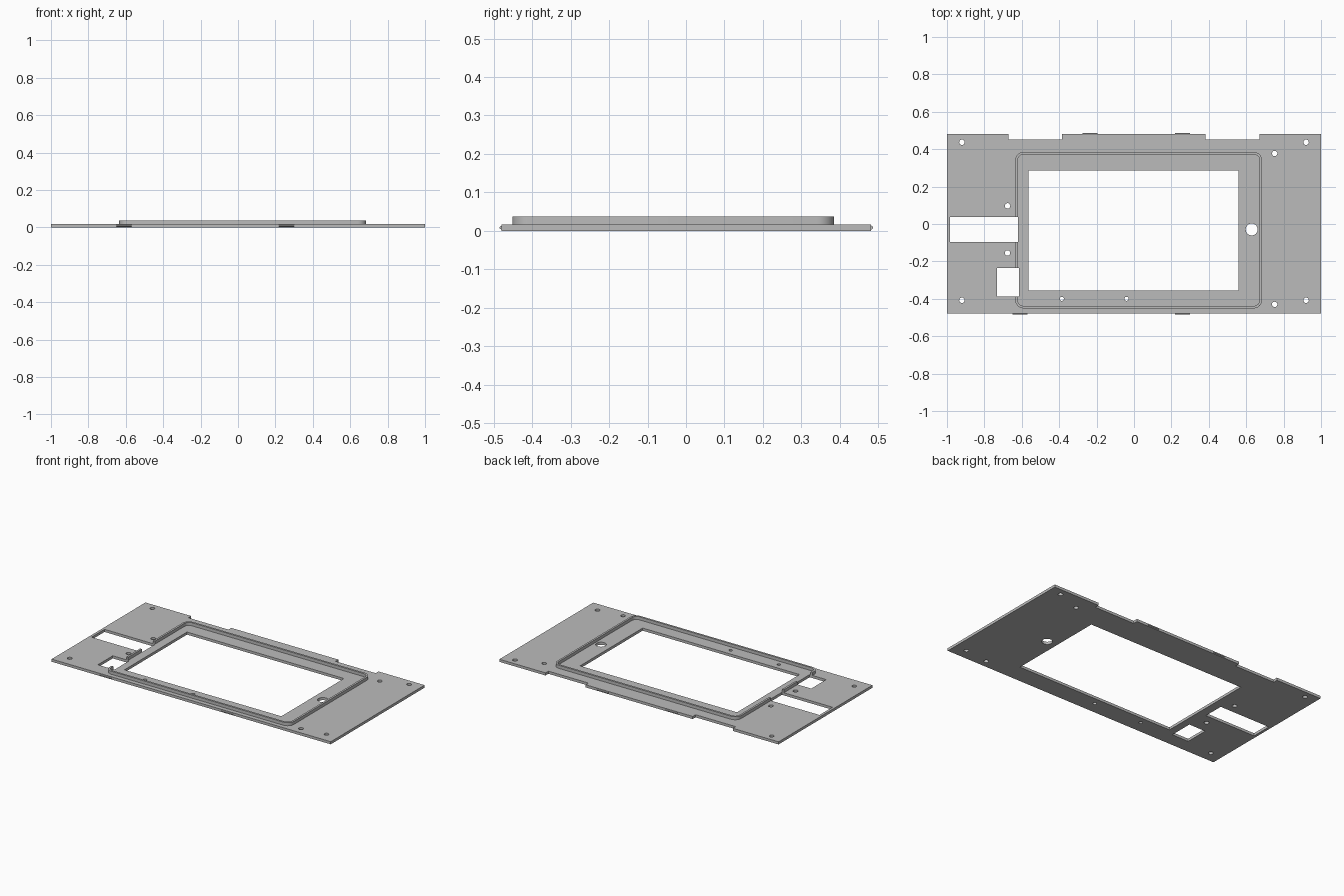
import bpy, bmesh
from math import cos, sin, pi

cube = bpy.data.objects.get("Cube")
if cube:
    bpy.data.objects.remove(cube, do_unlink=True)

grey = bpy.data.materials.new("plain grey")
grey.use_nodes = True
grey.diffuse_color = (0.5, 0.5, 0.5, 1)
grey.node_tree.nodes["Principled BSDF"].inputs["Base Color"].default_value = (0.5, 0.5, 0.5, 1)

PLATE_TOP, RIM_TOP = 0.017, 0.037


def rect(x0, x1, y0, y1):
    return [(x0, y0), (x1, y0), (x1, y1), (x0, y1)]


def circle(x, y, r, n=24):
    return [(x + r * cos(2 * pi * i / n), y + r * sin(2 * pi * i / n)) for i in range(n)]


def round_rect(x0, x1, y0, y1, r, n=8):
    corners = [(x1 - r, y1 - r), (x0 + r, y1 - r), (x0 + r, y0 + r), (x1 - r, y0 + r)]
    return [(cx + r * cos(pi / 2 * (q + i / n)), cy + r * sin(pi / 2 * (q + i / n)))
            for q, (cx, cy) in enumerate(corners) for i in range(n + 1)]


def prism(bm, outline, z0, z1):
    low = [bm.verts.new((x, y, z0)) for x, y in outline]
    high = [bm.verts.new((x, y, z1)) for x, y in outline]
    bm.faces.new(low[::-1])
    bm.faces.new(high)
    for i in range(len(low)):
        j = (i + 1) % len(low)
        bm.faces.new((low[i], low[j], high[j], high[i]))


def make(name, bm):
    bmesh.ops.recalc_face_normals(bm, faces=bm.faces)
    mesh = bpy.data.meshes.new(name)
    bm.to_mesh(mesh)
    bm.free()
    mesh.materials.append(grey)
    obj = bpy.data.objects.new(name, mesh)
    bpy.context.collection.objects.link(obj)
    return obj


def prisms(name, outlines, z0, z1):
    bm = bmesh.new()
    for outline in outlines:
        prism(bm, outline, z0, z1)
    return make(name, bm)


def cut(obj, cutter):
    mod = obj.modifiers.new("cut", 'BOOLEAN')
    mod.operation, mod.solver, mod.object = 'DIFFERENCE', 'EXACT', cutter
    cutter.hide_render = True
    cutter.hide_set(True)


# Side openings, which pass through both the plate and the rim
openings = prisms("side_opening_cutter",
                  [rect(-0.983, -0.621, -0.095, 0.038), rect(-0.733, -0.614, -0.388, -0.235)],
                  -0.1, 0.1)

# Window, screw holes and button hole
screws = [(-0.92, 0.437), (0.92, 0.437), (-0.92, -0.408), (0.92, -0.408),
          (0.752, 0.377), (0.752, -0.43), (-0.676, 0.097), (-0.676, -0.155)]
holes = [rect(-0.565, 0.56, -0.356, 0.285), circle(0.629, -0.029, 0.032)]
holes += [circle(x, y, 0.0145) for x, y in screws]
holes += [circle(x, -0.4, 0.011) for x in (-0.386, -0.04)]
hole_cutter = prisms("hole_cutter", holes, -0.1, 0.1)

# Base plate with two notches in the back edge
front, back, notch = -0.479, 0.481, 0.452
plate = prisms("base_plate", [[
    (-1, front), (1, front), (1, back), (0.67, back), (0.67, notch), (0.382, notch),
    (0.382, back), (-0.385, back), (-0.385, notch), (-0.672, notch), (-0.672, back),
    (-1, back)]], 0, PLATE_TOP)
cut(plate, hole_cutter)
cut(plate, openings)

# Raised rim around the window
rim = prisms("raised_rim", [round_rect(-0.635, 0.685, -0.451, 0.385, 0.045)], PLATE_TOP, RIM_TOP)
rim_inside = prisms("rim_inside_cutter", [round_rect(-0.622, 0.672, -0.438, 0.372, 0.032)],
                    -0.1, 0.1)
cut(rim, rim_inside)
cut(rim, openings)

# Wedge shaped snap ridges on the front and back edges
for name, x, y, side in [("back_ridge_right", -0.235, back, 1), ("back_ridge_left", 0.26, back, 1),
                         ("front_ridge_right", -0.61, front, -1),
                         ("front_ridge_left", 0.26, front, -1)]:
    bm = bmesh.new()
    profile = [(0, 0.003), (0.005, 0.0065), (0.005, 0.0105), (0, 0.014)]
    ends = [[bm.verts.new((x + dx, y + side * dy, z)) for dy, z in profile]
            for dx in (-0.04, 0.04)]
    for end in ends:
        bm.faces.new(end)
    for i in range(4):
        j = (i + 1) % 4
        bm.faces.new((ends[0][i], ends[0][j], ends[1][j], ends[1][i]))
    make(name, bm)

# Keep round corners and hole walls smooth, with sharp rims
bpy.context.view_layer.update()
for obj in (plate, rim):
    bpy.ops.object.select_all(action='DESELECT')
    obj.select_set(True)
    bpy.context.view_layer.objects.active = obj
    for mod in list(obj.modifiers):
        bpy.ops.object.modifier_apply(modifier=mod.name)
    bpy.ops.object.shade_smooth_by_angle(angle=pi / 6)
